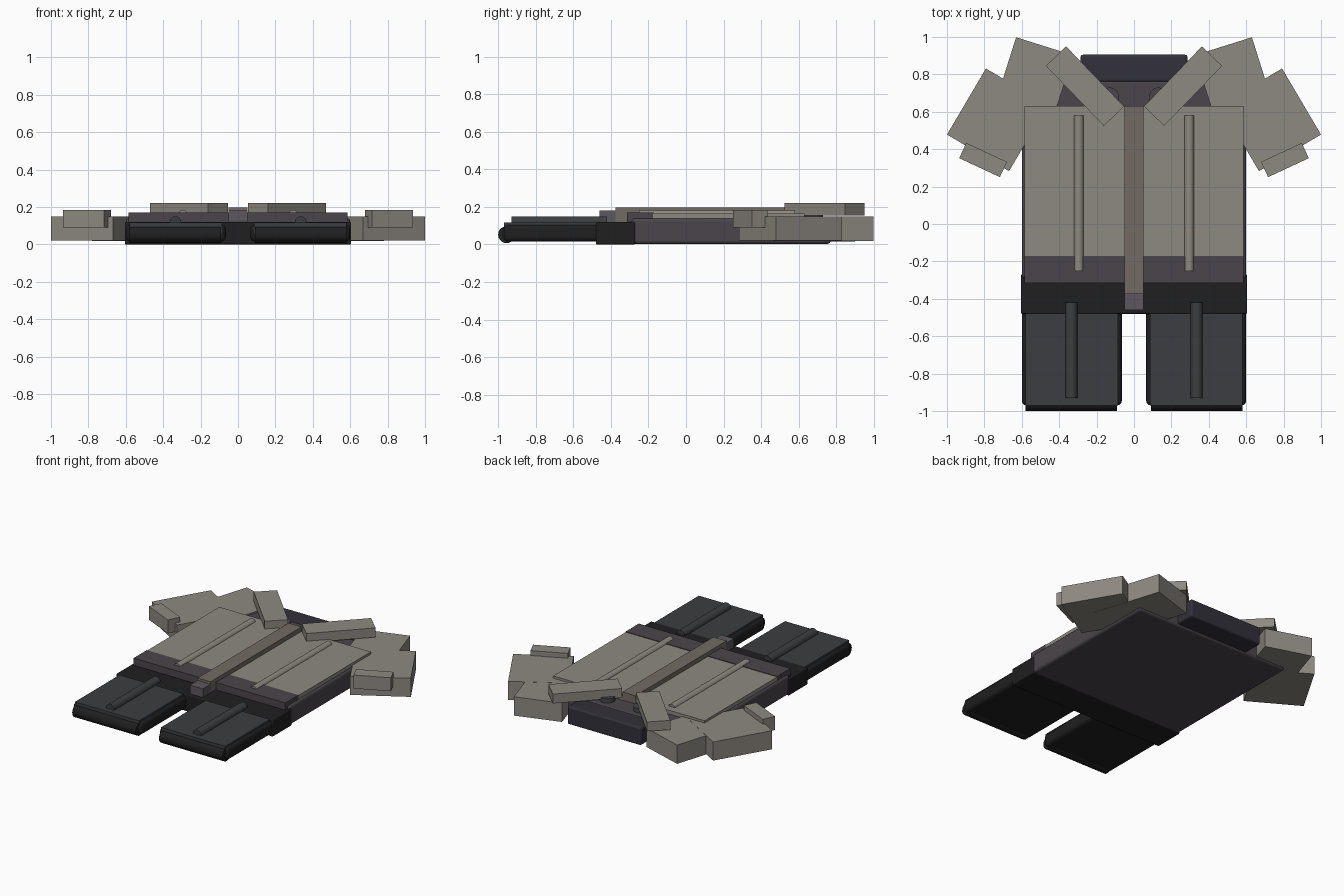
import bpy, math

if "Cube" in bpy.data.objects:
    bpy.data.objects.remove(bpy.data.objects["Cube"])

COLOURS = {
    "beige": (0.27, 0.25, 0.22), "plum": (0.07, 0.06, 0.07), "black": (0.014, 0.014, 0.014),
    "charcoal": (0.045, 0.048, 0.052), "navy": (0.032, 0.03, 0.042),
    "brown": (0.17, 0.145, 0.125), "mauve": (0.11, 0.095, 0.115),
}
MATS = {}
for key, rgb in COLOURS.items():
    MATS[key] = bpy.data.materials.new(key)
    MATS[key].diffuse_color = (*rgb, 1)


def finish(ob, name, colour, bevel=0):
    ob.name = name
    ob.data.materials.append(MATS[colour])
    if bevel:
        bpy.ops.object.transform_apply(location=False, rotation=False, scale=True)
        mod = ob.modifiers.new("soft_edges", "BEVEL")
        mod.width, mod.segments = bevel, 4
        bpy.ops.object.shade_smooth_by_angle()
    return ob


def box(name, colour, x, y, z, bevel=0):
    """Box from (min, max) ranges."""
    bpy.ops.mesh.primitive_cube_add(size=1, location=[sum(r) / 2 for r in (x, y, z)])
    ob = bpy.context.object
    ob.scale = [r[1] - r[0] for r in (x, y, z)]
    return finish(ob, name, colour, bevel)


def turned_box(name, colour, centre, size, z, angle):
    """Box turned about z."""
    bpy.ops.mesh.primitive_cube_add(size=1, location=(*centre, sum(z) / 2),
                                    rotation=(0, 0, math.radians(angle)))
    ob = bpy.context.object
    ob.scale = (*size, z[1] - z[0])
    return finish(ob, name, colour)


def rod(name, colour, centre, radius, length, axis):
    rot = {"x": (0, math.pi / 2, 0), "y": (math.pi / 2, 0, 0), "z": (0, 0, 0)}[axis]
    bpy.ops.mesh.primitive_cylinder_add(vertices=20, radius=radius, depth=length,
                                        location=centre, rotation=rot)
    bpy.ops.object.shade_smooth_by_angle()
    return finish(bpy.context.object, name, colour)


# Shirt body, collar back and waistband
box("shirt_body", "plum", (-0.6, 0.6), (-0.29, 0.77), (0.003, 0.14), 0.018)
box("collar_back", "navy", (-0.285, 0.285), (0.76, 0.905), (0.015, 0.14), 0.012)
box("waistband", "black", (-0.605, 0.605), (-0.48, -0.27), (0, 0.12), 0.008)
box("shirt_hem", "plum", (-0.585, 0.585), (-0.315, -0.17), (0.11, 0.17))

# Centre placket and belt buckle
box("placket", "brown", (-0.05, 0.05), (-0.375, 0.63), (0.12, 0.197))
box("buckle", "mauve", (-0.05, 0.05), (-0.46, -0.37), (0.11, 0.18))

for side, s in (("left", -1), ("right", 1)):
    def span(a, b):
        return tuple(sorted((s * a, s * b)))

    # Front panel and its seam ridge
    box(f"{side}_front_panel", "beige", span(0.05, 0.585), (-0.175, 0.63), (0.13, 0.166))
    rod(f"{side}_front_seam", "beige", (s * 0.295, 0.165, 0.158), 0.026, 0.83, "y")

    # Sleeve, cuff and lapel
    turned_box(f"{side}_shoulder", "beige", (s * 0.553, 0.712), (0.32, 0.5), (0.018, 0.149), s * 17.5)
    turned_box(f"{side}_sleeve", "beige", (s * 0.73, 0.557), (0.385, 0.41), (0.02, 0.15), s * 30.5)
    turned_box(f"{side}_cuff", "beige", (s * 0.807, 0.342), (0.24, 0.09), (0.09, 0.184), s * 25)
    turned_box(f"{side}_lapel", "beige", (s * 0.262, 0.737), (0.446, 0.15), (0.155, 0.22), s * 46)
    rod(f"{side}_collar_stud", "plum", (s * 0.13, 0.68, 0.145), 0.05, 0.05, "z")

    # Trouser leg, raised front panel, rolled hem and crease
    box(f"{side}_leg", "black", span(0.065, 0.6), (-0.97, -0.4), (0.015, 0.105), 0.025)
    box(f"{side}_leg_panel", "charcoal", span(0.085, 0.58), (-0.97, -0.475), (0.06, 0.116))
    rod(f"{side}_leg_hem", "black", (s * 0.335, -0.955, 0.052), 0.045, 0.49, "x")
    rod(f"{side}_leg_crease", "charcoal", (s * 0.335, -0.675, 0.118), 0.032, 0.51, "y")

for m in bpy.data.materials:
    if m.users and not m.is_grease_pencil:
        m.use_nodes = True
        m.node_tree.nodes["Principled BSDF"].inputs["Base Color"].default_value = m.diffuse_color
